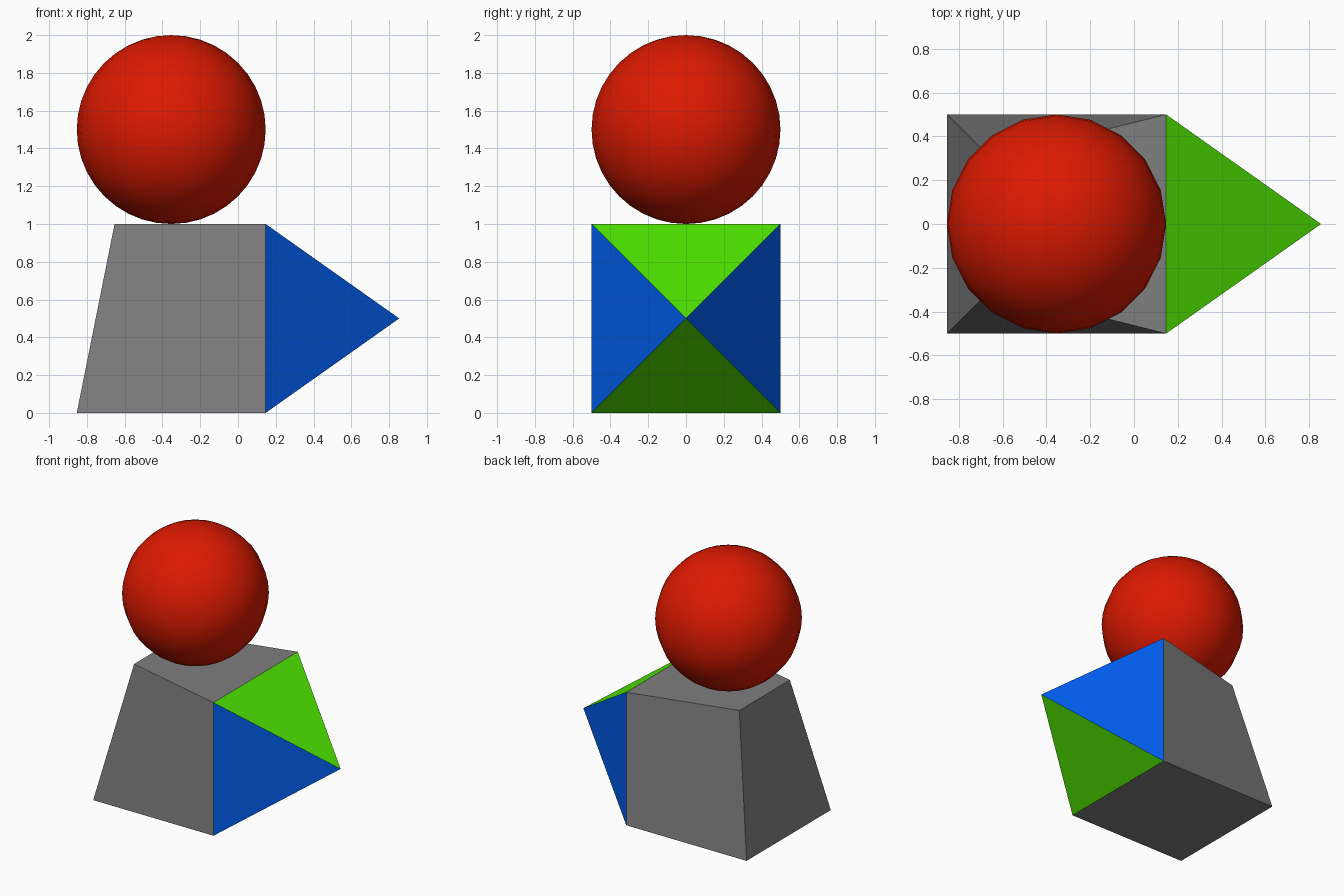
import bpy, bmesh
from math import sqrt, radians
from mathutils import Matrix

if "Cube" in bpy.data.objects:
    bpy.data.objects.remove(bpy.data.objects["Cube"])

CX = -sqrt(2) / 4          # centre of the block and ball
H = sqrt(2) / 2            # pyramid height


def colour(name, rgb):
    mat = bpy.data.materials.new(name)
    mat.diffuse_color = (*rgb, 1)
    mat.use_nodes = True
    mat.node_tree.nodes["Principled BSDF"].inputs["Base Color"].default_value = mat.diffuse_color
    return mat


def mesh_object(name, bm, mats=()):
    mesh = bpy.data.meshes.new(name)
    bm.to_mesh(mesh)
    bm.free()
    for m in mats:
        mesh.materials.append(m)
    obj = bpy.data.objects.new(name, mesh)
    bpy.context.collection.objects.link(obj)
    return obj


# Block: unit cube with its upper left edge drawn inwards
bm = bmesh.new()
L, R = CX - 0.5, CX + 0.5
front = [bm.verts.new(p) for p in
         [(L, -0.5, 0), (R, -0.5, 0), (R, -0.5, 1), (L + 0.2, -0.3, 1)]]
back = [bm.verts.new((v.co.x, -v.co.y, v.co.z)) for v in front]
bm.faces.new(front)
bm.faces.new([back[i] for i in (0, 3, 2, 1)])   # both sides bend outwards
for i in range(4):
    j = (i + 1) % 4
    bm.faces.new((front[j], front[i], back[i], back[j]))
mesh_object("tapered_block", bm, [colour("grey", (0.21, 0.21, 0.21))])

# Pyramid: four-sided, lying on the block's right side
bm = bmesh.new()
place = (Matrix.Translation((R + H / 2, 0, 0.5))
         @ Matrix.Rotation(radians(90), 4, 'Y')
         @ Matrix.Rotation(radians(45), 4, 'Z'))
bmesh.ops.create_cone(bm, cap_ends=False, segments=4, radius1=sqrt(0.5),
                      radius2=0, depth=H, matrix=place)
bmesh.ops.remove_doubles(bm, verts=bm.verts, dist=1e-4)
bm.normal_update()
for f in bm.faces:
    if f.normal.x < 0:
        f.normal_flip()
    f.material_index = int(abs(f.normal.z) > abs(f.normal.y))
mesh_object("pyramid", bm, [colour("blue", (0.0, 0.11, 0.85)),
                            colour("green", (0.08, 0.82, 0.0))])

# Ball resting on the block
bpy.ops.mesh.primitive_uv_sphere_add(segments=20, ring_count=20, radius=0.5,
                                     location=(CX, 0, 1.5))
ball = bpy.context.object
ball.name = "ball"
ball.data.materials.append(colour("red", (0.72, 0.01, 0.0)))
bpy.ops.object.shade_smooth()
